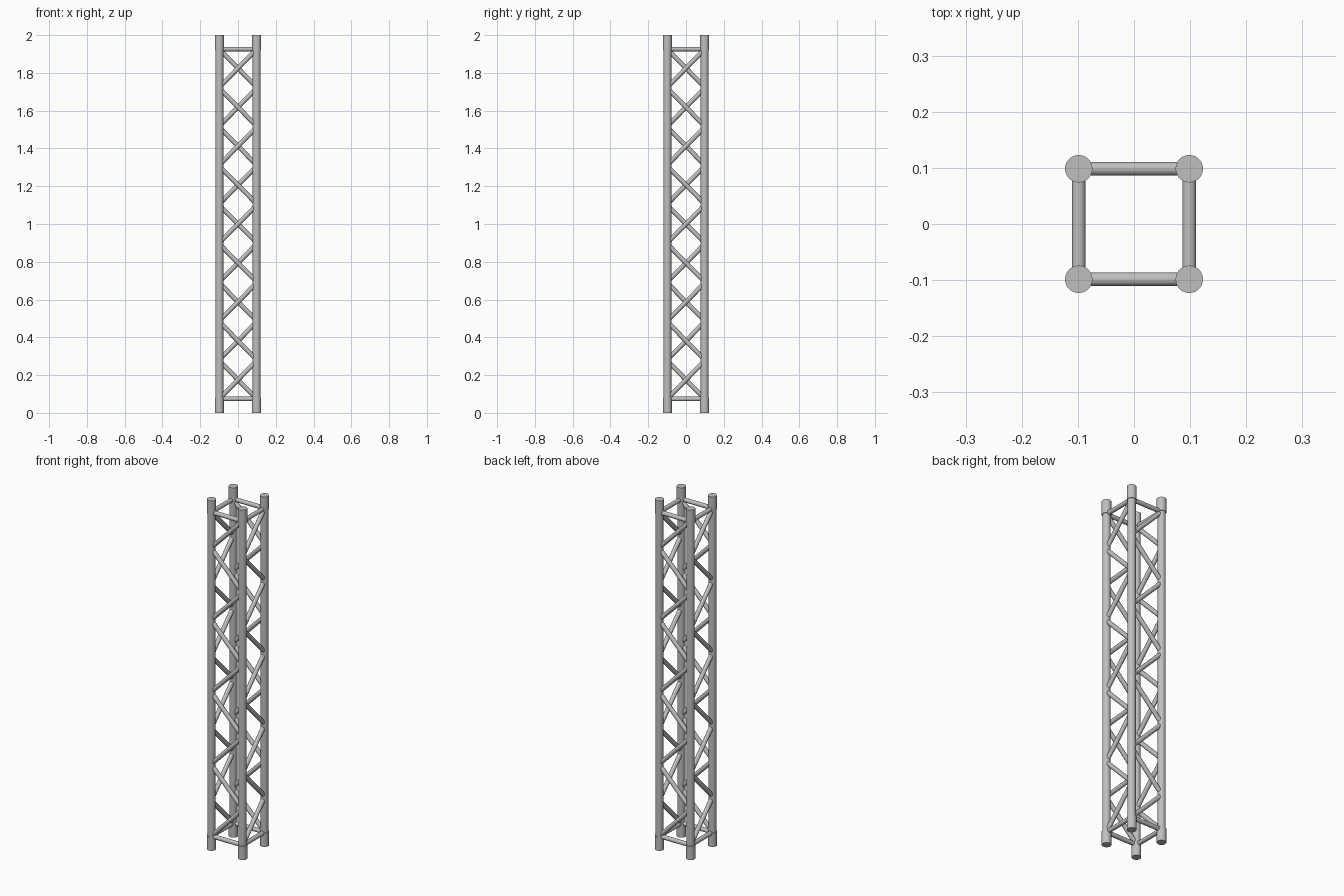
import bpy
import math
from mathutils import Vector, Matrix

if "Cube" in bpy.data.objects:
    bpy.data.objects.remove(bpy.data.objects["Cube"])

C = 0.0985          # chord centre offset
PITCH = 0.2062      # spacing of the diagonal bays
BAYS = 9

metal = bpy.data.materials.new("brushed grey metal")
metal.diffuse_color = (0.52, 0.52, 0.52, 1)
metal.use_nodes = True
metal.node_tree.nodes["Principled BSDF"].inputs["Base Color"].default_value = metal.diffuse_color


def tube(name, a, b, radius, sides=24):
    """Solid round bar between two points."""
    a, b = Vector(a), Vector(b)
    d = b - a
    bpy.ops.mesh.primitive_cylinder_add(vertices=sides, radius=radius, depth=d.length)
    ob = bpy.context.object
    ob.name = name
    ob.matrix_world = (Matrix.Translation((a + b) / 2)
                       @ d.to_track_quat('Z', 'Y').to_matrix().to_4x4())
    ob.data.materials.append(metal)
    bpy.ops.object.shade_smooth_by_angle(angle=math.radians(35))
    return ob


for side in range(4):
    turn = Matrix.Rotation(side * math.pi / 2, 4, 'Z')

    def bar(name, a, b, r):
        return tube(name, turn @ Vector(a), turn @ Vector(b), r)

    # corner chord with thicker end sleeves
    bar("chord", (C, -C, 0.07), (C, -C, 1.93), 0.0212)
    bar("bottom_sleeve", (C, -C, 0), (C, -C, 0.078), 0.0245)
    bar("top_sleeve", (C, -C, 1.922), (C, -C, 2), 0.0245)

    # horizontal end rungs
    for name, z in (("bottom_rung", 0.074), ("top_rung", 1.926)):
        bar(name, (-C, -C, z), (C, -C, z), 0.0122)

    # zigzag diagonals, highest on the right in even bays
    for i in range(BAYS):
        z = 1 + (i - (BAYS - 1) / 2) * PITCH
        s = 1 if i % 2 == 0 else -1
        bar("diagonal_brace", (-s * C, -C, z - 0.1), (s * C, -C, z + 0.1), 0.0122)
